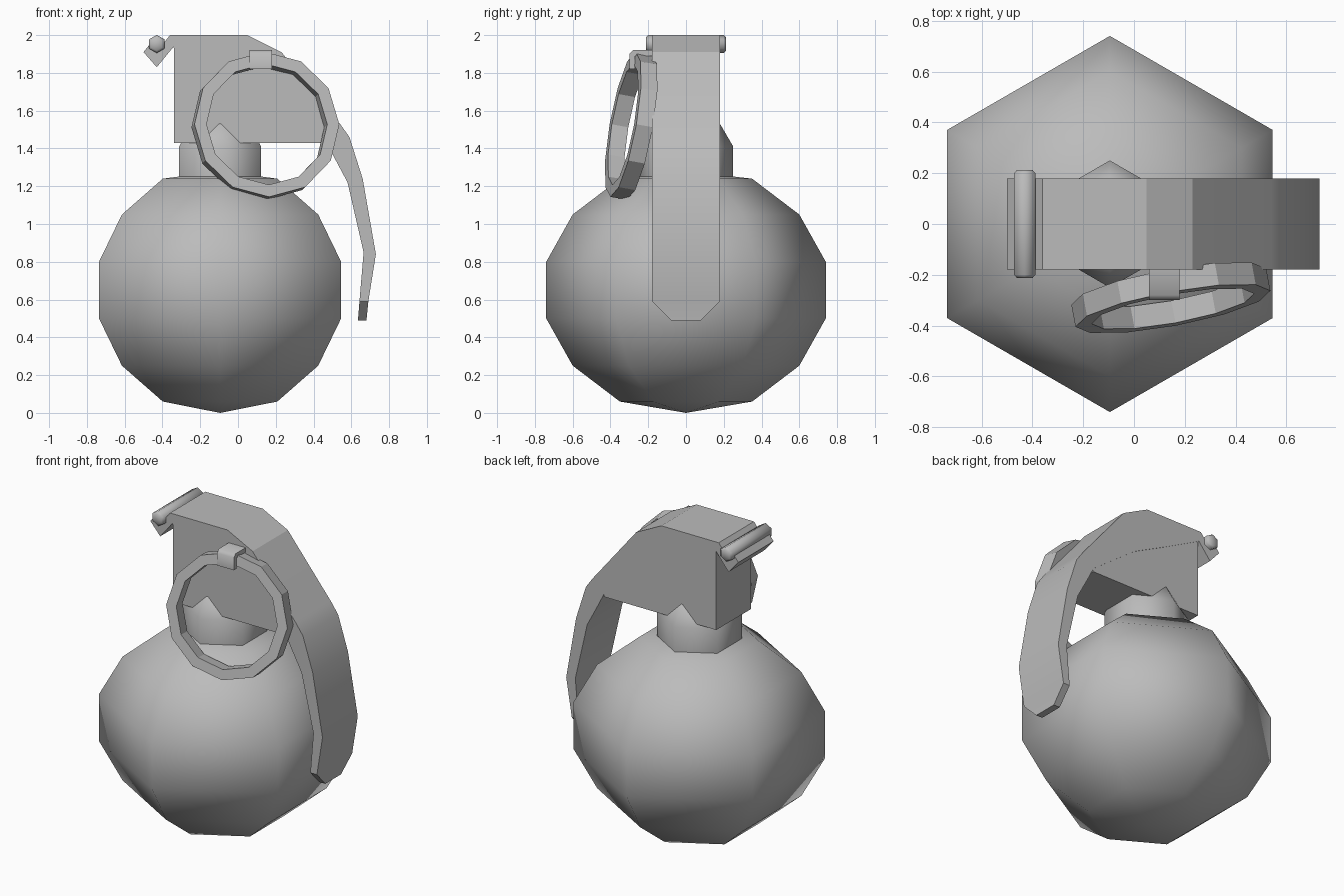
import bpy, bmesh
from math import radians, sin, cos, pi
from mathutils import Matrix, Vector

cube = bpy.data.objects.get("Cube")
if cube:
    bpy.data.objects.remove(cube, do_unlink=True)

grey = bpy.data.materials.new("grey_metal")
grey.use_nodes = True
grey.diffuse_color = (0.5, 0.5, 0.5, 1)
grey.node_tree.nodes["Principled BSDF"].inputs["Base Color"].default_value = (0.5, 0.5, 0.5, 1)


def finish(name, bm, smooth=0):
    """Turn a bmesh into an object; smooth is the sharp-edge angle in degrees."""
    bmesh.ops.recalc_face_normals(bm, faces=bm.faces)
    mesh = bpy.data.meshes.new(name)
    bm.to_mesh(mesh)
    bm.free()
    mesh.materials.append(grey)
    obj = bpy.data.objects.new(name, mesh)
    bpy.context.collection.objects.link(obj)
    if smooth:
        bpy.ops.object.select_all(action='DESELECT')
        obj.select_set(True)
        bpy.context.view_layer.objects.active = obj
        bpy.ops.object.shade_smooth_by_angle(angle=radians(smooth))
    return obj


def lathe(name, profile, matrix, sides=6, smooth=80, closed=False):
    """Spin (radius, height) points about z; the first corner lies on +y."""
    bm = bmesh.new()
    rings = [[bm.verts.new((-r * sin(2 * pi * i / sides), r * cos(2 * pi * i / sides), z))
              for i in range(sides)] for r, z in profile]
    pairs = list(zip(rings, rings[1:]))
    if closed:
        pairs.append((rings[-1], rings[0]))
    for a, b in pairs:
        for i in range(sides):
            j = (i + 1) % sides
            bm.faces.new((a[i], a[j], b[j], b[i]))
    bmesh.ops.remove_doubles(bm, verts=bm.verts, dist=0.0005)
    bm.transform(matrix)
    return finish(name, bm, smooth)


def prism(name, outline, y0, y1, smooth=0):
    """Extrude an (x, z) outline along y."""
    bm = bmesh.new()
    face = bm.faces.new([bm.verts.new((x, y0, z)) for x, z in outline])
    new = bmesh.ops.extrude_face_region(bm, geom=[face])["geom"]
    bmesh.ops.translate(bm, vec=(0, y1 - y0, 0),
                        verts=[v for v in new if isinstance(v, bmesh.types.BMVert)])
    return finish(name, bm, smooth)


# Round six-sided body and its neck
axis = Matrix.Translation((-0.095, 0, 0))
lathe("body", [(0, 0), (0.35, 0.06), (0.6, 0.25), (0.74, 0.5), (0.74, 0.8),
               (0.6, 1.05), (0.35, 1.24), (0, 1.28)], axis)
lathe("neck", [(0.25, 1.24), (0.25, 1.41), (0.18, 1.53), (0, 1.6)], axis)

# Fuse block under the lever
prism("fuse_block", [(-0.34, 1.43), (0.46, 1.43), (0.47, 1.47), (0.17, 1.72),
                     (-0.05, 1.84), (-0.34, 1.95)], -0.177, 0.177)

# Safety lever: sections of outer point, inner point and half width
sections = [((-0.36, 2.0), (-0.34, 1.93), 0.18), ((0.05, 2.0), (-0.07, 1.79), 0.18),
            ((0.23, 1.91), (0.15, 1.68), 0.18), ((0.54, 1.53), (0.46, 1.45), 0.18),
            ((0.59, 1.46), (0.50, 1.37), 0.18), ((0.66, 1.24), (0.58, 1.22), 0.18),
            ((0.73, 0.84), (0.665, 0.85), 0.18), ((0.69, 0.59), (0.643, 0.59), 0.18),
            ((0.68, 0.49), (0.635, 0.49), 0.08)]
bm = bmesh.new()
loops = [[bm.verts.new((p[0], y, p[1])) for p, y in ((o, -w), (o, w), (i, w), (i, -w))]
         for o, i, w in sections]
for a, b in zip(loops, loops[1:]):
    for k in range(4):
        bm.faces.new((a[k], a[k - 1], b[k - 1], b[k]))
bm.faces.new(loops[0])
bm.faces.new(loops[-1])
finish("safety_lever", bm, 20)

# Hooked lever end holding the hinge pin
prism("lever_hook", [(-0.36, 2.0), (-0.40, 1.95), (-0.46, 1.96), (-0.5, 1.91),
                     (-0.43, 1.83), (-0.34, 1.94)], -0.18, 0.18)
pin_axis = Matrix.Translation((-0.43, 0, 1.953)) @ Matrix.Rotation(radians(90), 4, 'X')
lathe("hinge_pin", [(0, -0.213), (0.035, -0.213), (0.048, -0.2), (0.048, 0.2),
                    (0.035, 0.213), (0, 0.213)], pin_axis, 6, 65)

# Tilted twelve-sided pull ring
ring_axis = (Matrix.Translation((0.145, -0.29, 1.52)) @ Matrix.Rotation(radians(10.5), 4, 'Z')
             @ Matrix.Rotation(radians(-10), 4, 'X') @ Matrix.Rotation(radians(90), 4, 'X'))
lathe("pull_ring", [(0.39, -0.045), (0.39, 0.045), (0.325, 0.045), (0.325, -0.045)],
      ring_axis, 12, 20, True)

# Bent clip holding the ring
bm = bmesh.new()
clip = [(-0.15, 1.92), (-0.28, 1.92), (-0.3, 1.9), (-0.3, 1.82),
        (-0.27, 1.82), (-0.27, 1.89), (-0.15, 1.89)]
ends = [[bm.verts.new((x, y, z)) for y, z in clip] for x in (0.06, 0.18)]
for end in ends:
    bm.faces.new(end)
for k in range(len(clip)):
    bm.faces.new((ends[0][k], ends[0][k - 1], ends[1][k - 1], ends[1][k]))
finish("ring_clip", bm, 50)
